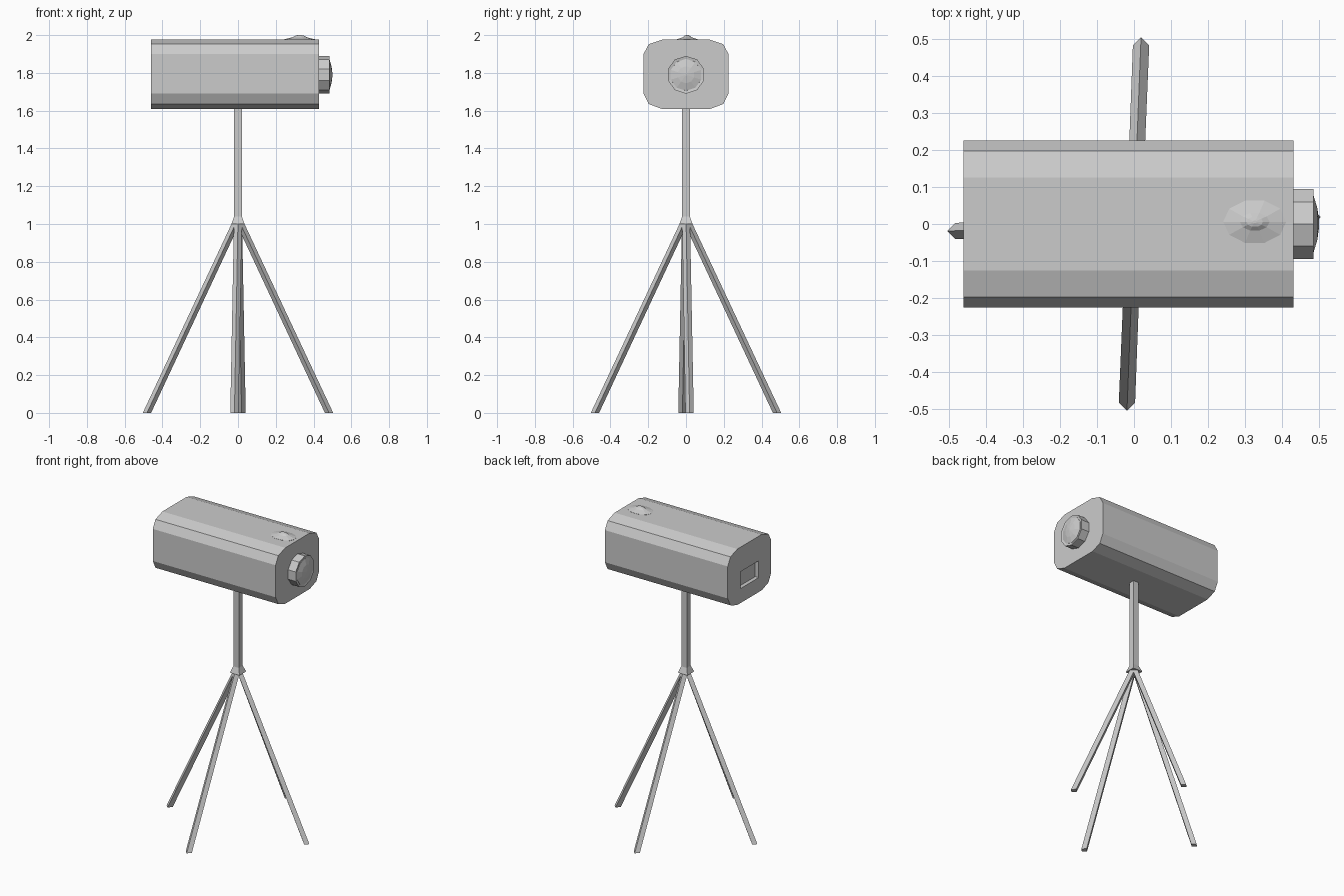
import bpy, bmesh, math
from mathutils import Vector

if "Cube" in bpy.data.objects:
    bpy.data.objects.remove(bpy.data.objects["Cube"])


def add_object(name, bm):
    bmesh.ops.recalc_face_normals(bm, faces=bm.faces)
    mesh = bpy.data.meshes.new(name)
    bm.to_mesh(mesh)
    bm.free()
    obj = bpy.data.objects.new(name, mesh)
    bpy.context.collection.objects.link(obj)
    return obj


def loft(name, rings):
    """Skin a list of equal-length point rings and cap both ends."""
    bm = bmesh.new()
    loops = [[bm.verts.new(p) for p in ring] for ring in rings]
    n = len(loops[0])
    for a, b in zip(loops, loops[1:]):
        for i in range(n):
            j = (i + 1) % n
            bm.faces.new((a[i], a[j], b[j], b[i]))
    bm.faces.new(loops[0])
    bm.faces.new(loops[-1])
    return add_object(name, bm)


def square(half, z):
    return [(sx * half, sy * half, z) for sx, sy in ((-1, -1), (1, -1), (1, 1), (-1, 1))]


# Camera housing: chamfered profile extruded along x
half = [(0.13, 1.61), (0.197, 1.635), (0.225, 1.69),
        (0.225, 1.90), (0.197, 1.952), (0.125, 1.976)]
profile = half + [(-y, z) for y, z in reversed(half)]
housing = loft("camera_housing", [[(x, y, z) for y, z in profile] for x in (-0.46, 0.43)])

# Shallow rectangular socket in the back of the housing
bpy.ops.mesh.primitive_cube_add(size=1, location=(-0.46, 0, 1.76))
cutter = bpy.context.object
cutter.name = "rear_socket_cutter"
cutter.scale = (0.05, 0.19, 0.11)
cutter.hide_render = True
cutter.hide_viewport = False
cutter.display_type = 'WIRE'
cut = housing.modifiers.new("rear_socket", 'BOOLEAN')
cut.operation = 'DIFFERENCE'
cut.object = cutter
cut.solver = 'EXACT'

# Lens: ten-sided barrel with a low glass dome
def lens_ring(x, r):
    return [(x, r * math.cos(a), 1.79 + r * math.sin(a))
            for a in (math.tau * (i + 0.5) / 10 for i in range(10))]


loft("lens_barrel", [lens_ring(x, r) for x, r in ((0.42, 0.1), (0.485, 0.1), (0.482, 0.085))])
loft("lens_glass", [lens_ring(x, r) for x, r in
                    ((0.47, 0.085), (0.484, 0.084), (0.495, 0.045), (0.5, 0.006))])

# Low indicator bump on the top
def bump_ring(z, rx, ry):
    return [(0.326 + rx * math.cos(a), 0.006 + ry * math.sin(a), z)
            for a in (math.tau * i / 10 for i in range(10))]


loft("top_bump", [bump_ring(*s) for s in
                  ((1.970, 0.085, 0.06), (1.977, 0.085, 0.06), (1.988, 0.04, 0.025),
                   (1.997, 0.022, 0.014), (2.0, 0.006, 0.004))])

# Square post with a flared collar
loft("post", [square(0.035, 1.0), square(0.02, 1.04), square(0.02, 1.615)])

# Four splayed legs with diamond cross-sections
def leg_ring(centre, r):
    return [centre + Vector(d) * r for d in ((1, 0, 0), (0, 1, 0), (-1, 0, 0), (0, -1, 0))]


for name, foot in (("right_leg", (0.482, 0.019, 0)), ("back_leg", (0.019, 0.482, 0)),
                   ("left_leg", (-0.482, -0.019, 0)), ("front_leg", (-0.019, -0.482, 0))):
    foot = Vector(foot)
    top = foot * 0.025 + Vector((0, 0, 1.003))
    loft(name, [leg_ring(foot, 0.022), leg_ring(top, 0.021)])
